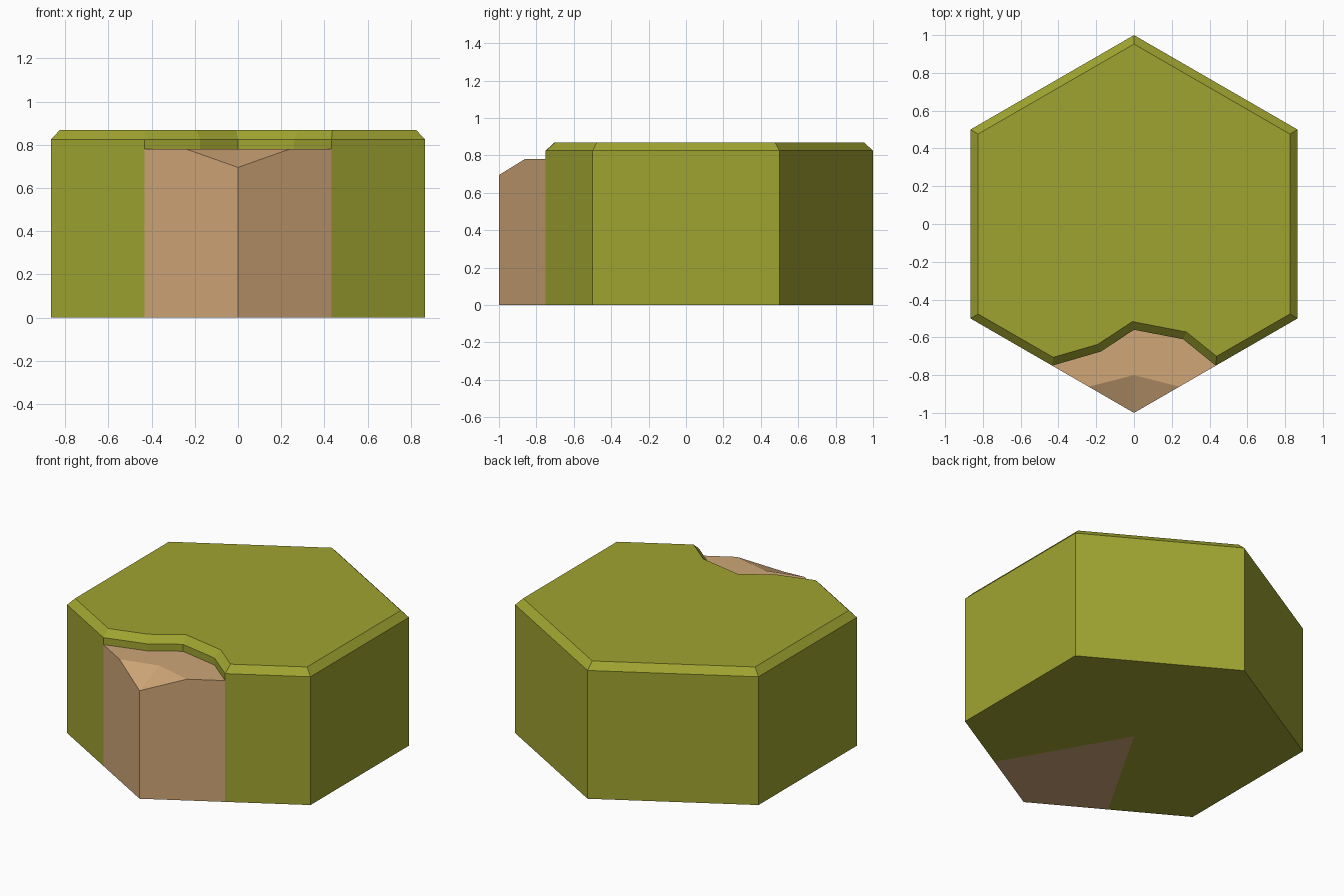
import bpy, math
from mathutils import Vector

if "Cube" in bpy.data.objects:
    bpy.data.objects.remove(bpy.data.objects["Cube"])

TOP, RIM, SAND_Z, TIP_Z, INSET = 0.868, 0.825, 0.78, 0.695, 0.041


def material(name, rgb):
    m = bpy.data.materials.new(name)
    m.diffuse_color = (*rgb, 1)
    m.use_nodes = True
    m.node_tree.nodes["Principled BSDF"].inputs["Base Color"].default_value = m.diffuse_color
    return m


def build(name, faces, mat):
    """Make a flat-shaded object from faces given as point lists, sharing equal points."""
    index, verts, polys = {}, [], []
    for face in faces:
        poly = []
        for p in face:
            key = tuple(round(c, 5) for c in p)
            if key not in index:
                index[key] = len(verts)
                verts.append(key)
            poly.append(index[key])
        polys.append(poly)
    me = bpy.data.meshes.new(name)
    me.from_pydata(verts, [], polys)
    me.materials.append(mat)
    ob = bpy.data.objects.new(name, me)
    bpy.context.collection.objects.link(ob)
    return ob


def at(points, z):
    return [(p[0], p[1], z) for p in points]


def wall(a, b, z0, z1):
    return at([a, b], z0) + at([b, a], z1)


def inset(loop, d):
    """Mitred inward offset of a counter-clockwise loop."""
    out = []
    for i, p in enumerate(loop):
        a, b, c = Vector(loop[i - 1]), Vector(p), Vector(loop[(i + 1) % len(loop)])
        e, f = (b - a).normalized(), (c - b).normalized()
        n, m = Vector((-e.y, e.x)), Vector((-f.y, f.x))
        out.append(b + (n + m) * d / (1 + n.dot(m)))
    return out


# Hexagon corners, starting right of the front corner, counter-clockwise
corners = [(math.cos(math.radians(a)), math.sin(math.radians(a))) for a in range(-30, 211, 60)]
front = (0, -1)
half = math.sqrt(3) / 4
shore = [(-half, -0.75), (-0.175, -0.675), (0, -0.56), (0.26, -0.61), (half, -0.75)]
outline = shore + corners

# Grass tile: walls, chamfered rim, top and underside
rim = inset(outline, INSET)
grass_faces = [at(rim, TOP), at([(0, 0), shore[0]] + corners[::-1] + [shore[-1]], 0)]
for i, a in enumerate(outline):
    j = (i + 1) % len(outline)
    b = outline[j]
    base = SAND_Z if i < len(shore) - 1 else 0
    grass_faces.append(wall(a, b, base, RIM))
    grass_faces.append(at([a, b], RIM) + at([rim[j], rim[i]], TOP))
build("grass_tile", grass_faces, material("olive grass", (0.35, 0.37, 0.03)))

# Sand corner: flat beach sloping down to the front corner
left, mid, right = (-0.24, -1 + 0.24 / math.sqrt(3)), (0, -0.8), (0.24, -1 + 0.24 / math.sqrt(3))
tip = (*front, TIP_Z)
sand_faces = [
    at([shore[0], left, mid, right] + shore[:0:-1], SAND_Z),
    [*at([left], SAND_Z), tip, *at([mid], SAND_Z)],
    [tip, *at([right, mid], SAND_Z)],
    at([shore[0], front], 0) + [tip] + at([left, shore[0]], SAND_Z),
    at([front, shore[-1]], 0) + at([shore[-1], right], SAND_Z) + [tip],
    at([(0, 0), shore[-1], front, shore[0]], 0),
]
build("sand_corner", sand_faces, material("sand", (0.62, 0.38, 0.185)))
